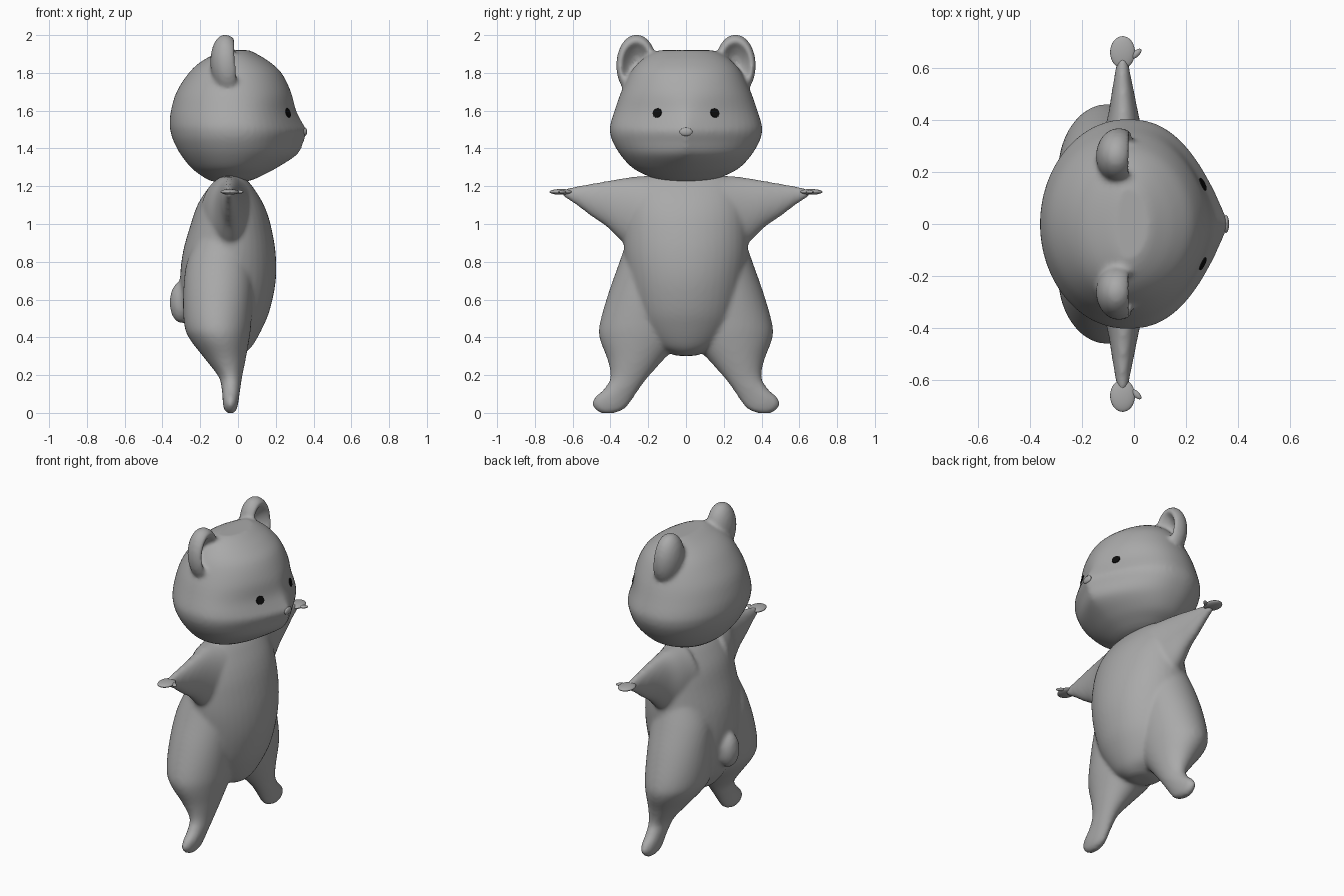
import bpy, bmesh, math
from mathutils import Vector, Matrix

if "Cube" in bpy.data.objects:
    bpy.data.objects.remove(bpy.data.objects["Cube"])

def material(name, c):
    m = bpy.data.materials.new(name)
    m.diffuse_color = (c, c, c, 1)
    m.use_nodes = True
    m.node_tree.nodes["Principled BSDF"].inputs["Base Color"].default_value = m.diffuse_color
    return m

GREY = material("soft grey", 0.4)
BLACK = material("eye black", 0.004)

def smooth_rows(rows, steps=5):
    """Catmull-Rom interpolation of a cross-section table."""
    out = []
    for i in range(len(rows) - 1):
        p = [rows[max(i - 1, 0)], rows[i], rows[i + 1], rows[min(i + 2, len(rows) - 1)]]
        for s in range(steps):
            t = s / steps
            out.append([0.5 * (2 * b + (c - a) * t + (2 * a - 5 * b + 4 * c - d) * t * t
                               + (3 * b - a - 3 * c + d) * t ** 3) for a, b, c, d in zip(*p)])
    return out + [list(rows[-1])]

def loft(bm, rings):
    loops = [[bm.verts.new(p) for p in ring] for ring in rings]
    n = len(loops[0])
    for a, b in zip(loops, loops[1:]):
        for i in range(n):
            bm.faces.new((a[i], a[(i + 1) % n], b[(i + 1) % n], b[i]))
    bm.faces.new(loops[0][::-1])
    bm.faces.new(loops[-1])

def ellipse(n=40):
    return [(math.cos(2 * math.pi * i / n), math.sin(2 * math.pi * i / n)) for i in range(n)]

def ball(bm, centre, radii, rot=Matrix()):
    mat = Matrix.Translation(centre) @ rot @ Matrix.Diagonal((*radii, 1))
    return bmesh.ops.create_uvsphere(bm, u_segments=32, v_segments=20, radius=1, matrix=mat)["verts"]

def finish(name, bm, mat, voxel=0, iterations=0):
    bmesh.ops.recalc_face_normals(bm, faces=bm.faces)
    me = bpy.data.meshes.new(name)
    bm.to_mesh(me)
    bm.free()
    ob = bpy.data.objects.new(name, me)
    bpy.context.collection.objects.link(ob)
    me.materials.append(mat)
    bpy.ops.object.select_all(action='DESELECT')
    bpy.context.view_layer.objects.active = ob
    ob.select_set(True)
    if voxel:
        r = ob.modifiers.new("fuse", 'REMESH')
        r.mode, r.voxel_size = 'VOXEL', voxel
        s = ob.modifiers.new("soften", 'SMOOTH')
        s.factor, s.iterations = 0.5, iterations
        bpy.ops.object.convert(target='MESH')
        ob = bpy.context.object
    bpy.ops.object.shade_smooth()
    return ob

# Body: torso slices are z, back x, front x, half width
TORSO = [(.302, -.12, .0, .05), (.32, -.17, .04, .1), (.36, -.21, .08, .17), (.45, -.265, .13, .24),
         (.55, -.295, .17, .28), (.7, -.307, .2, .31), (.85, -.292, .199, .328), (1.0, -.25, .172, .325),
         (1.1, -.215, .137, .31), (1.18, -.165, .09, .28), (1.23, -.12, .05, .24), (1.262, -.07, .01, .18)]
# Leg slices: z, inner y, outer y, back x, front x
LEG = [(-.003, .38, .45, -.055, -.025), (.015, .335, .478, -.072, -.008), (.045, .302, .498, -.08, .0),
       (.08, .278, .485, -.082, .006), (.13, .245, .432, -.087, .013), (.19, .2, .4, -.102, .022),
       (.28, .12, .415, -.17, .04), (.39, .02, .456, -.255, .06), (.47, .0, .457, -.285, .07),
       (.63, .0, .412, -.29, .08), (.8, .0, .352, -.27, .08), (.95, .05, .3, -.2, .05)]
# Arm slices: y, low z, high z, back x, front x
ARM = [(.15, .85, 1.257, -.2, .1), (.25, .86, 1.253, -.165, .065), (.33, .9, 1.243, -.125, .04),
       (.42, .985, 1.228, -.1, .018), (.5, 1.04, 1.214, -.087, .002), (.58, 1.1, 1.2, -.074, -.014),
       (.63, 1.132, 1.188, -.066, -.022), (.655, 1.15, 1.176, -.058, -.03)]

bm = bmesh.new()
loft(bm, [[((b + f) / 2 + (f - b) / 2 * c, w * s, z) for c, s in ellipse()]
          for z, b, f, w in smooth_rows(TORSO)])
for side in (-1, 1):
    loft(bm, [[((b + f) / 2 + (f - b) / 2 * c, side * ((i + o) / 2 + (o - i) / 2 * s), z)
               for c, s in ellipse()] for z, i, o, b, f in smooth_rows(LEG)])
    loft(bm, [[((b + f) / 2 + (f - b) / 2 * c, side * y, (l + h) / 2 + (h - l) / 2 * s)
               for c, s in ellipse()] for y, l, h, b, f in smooth_rows(ARM)])
ball(bm, (-.302, 0, .585), (.06, .07, .11))  # stub tail
finish("body", bm, GREY, .012, 9)

# Hands: flat paddles with a small thumb
for side, label in ((-1, "right"), (1, "left")):
    bm = bmesh.new()
    ball(bm, (-.044, side * .661, 1.17), (.048, .062, .015))
    ball(bm, (.008, side * .655, 1.17), (.026, .012, .009), Matrix.Rotation(side * .75, 4, 'Z'))
    finish(label + "_hand", bm, GREY)

# Head slices: z, back x, front x, half width; front is drawn out to a snout
HEAD = [(1.222, -.12, .03, .07), (1.235, -.16, .08, .15), (1.26, -.2, .135, .215), (1.3, -.25, .21, .287),
        (1.37, -.305, .315, .35), (1.44, -.342, .35, .39), (1.49, -.357, .364, .403), (1.53, -.362, .345, .4),
        (1.6, -.355, .308, .378), (1.7, -.325, .28, .343), (1.8, -.26, .23, .295), (1.86, -.195, .165, .245),
        (1.9, -.12, .1, .19), (1.92, -.07, .06, .14)]

def head_ring(z, back, front, w):
    k = math.exp(-((z - 1.47) / .17) ** 2)
    xc, ring = -.03, []
    for c, s in ellipse(64):
        if c > 0:
            y = abs(s) * (1 - k) + (1 - c ** 2.5) * k
            ring.append((xc + (front - xc) * c, math.copysign(w * y, s), z))
        else:
            ring.append((xc + (xc - back) * c, w * s, z))
    return ring

bm = bmesh.new()
loft(bm, [head_ring(*r) for r in smooth_rows(HEAD)])
# Ears: upright rounded cups hollowed at the front
for side in (-1, 1):
    verts = ball(bm, (0, 0, 0), (1, 1, 1))
    for v in verts:
        x, y, z = v.co
        if x > 0:
            x -= 1.35 * max(0, 1 - (y * y + z * z) / .62)
        v.co = (-.058 + .088 * x - .01 * z, side * (.262 + .108 * y), 1.84 + .164 * z)
head = finish("head", bm, GREY, .012, 7)

# Nose: small flattened button on the snout tip
hit, loc, nrm, _ = head.ray_cast((1, 0, 1.488), (-1, 0, 0))
bm = bmesh.new()
ball(bm, loc - Vector((.006, 0, 0)), (.012, .034, .022))
finish("nose", bm, GREY)

# Eyes: thin dark discs lying on the face
for side, label in ((-1, "right"), (1, "left")):
    hit, loc, nrm, _ = head.ray_cast((1, side * .152, 1.588), (-1, 0, 0))
    bm = bmesh.new()
    mat = Matrix.Translation(loc + nrm * .001) @ nrm.to_track_quat('Z', 'Y').to_matrix().to_4x4()
    bmesh.ops.create_cone(bm, cap_ends=True, segments=16, radius1=.027, radius2=.025, depth=.008, matrix=mat)
    eye = finish(label + "_eye", bm, BLACK)
    bpy.ops.object.shade_smooth_by_angle()
